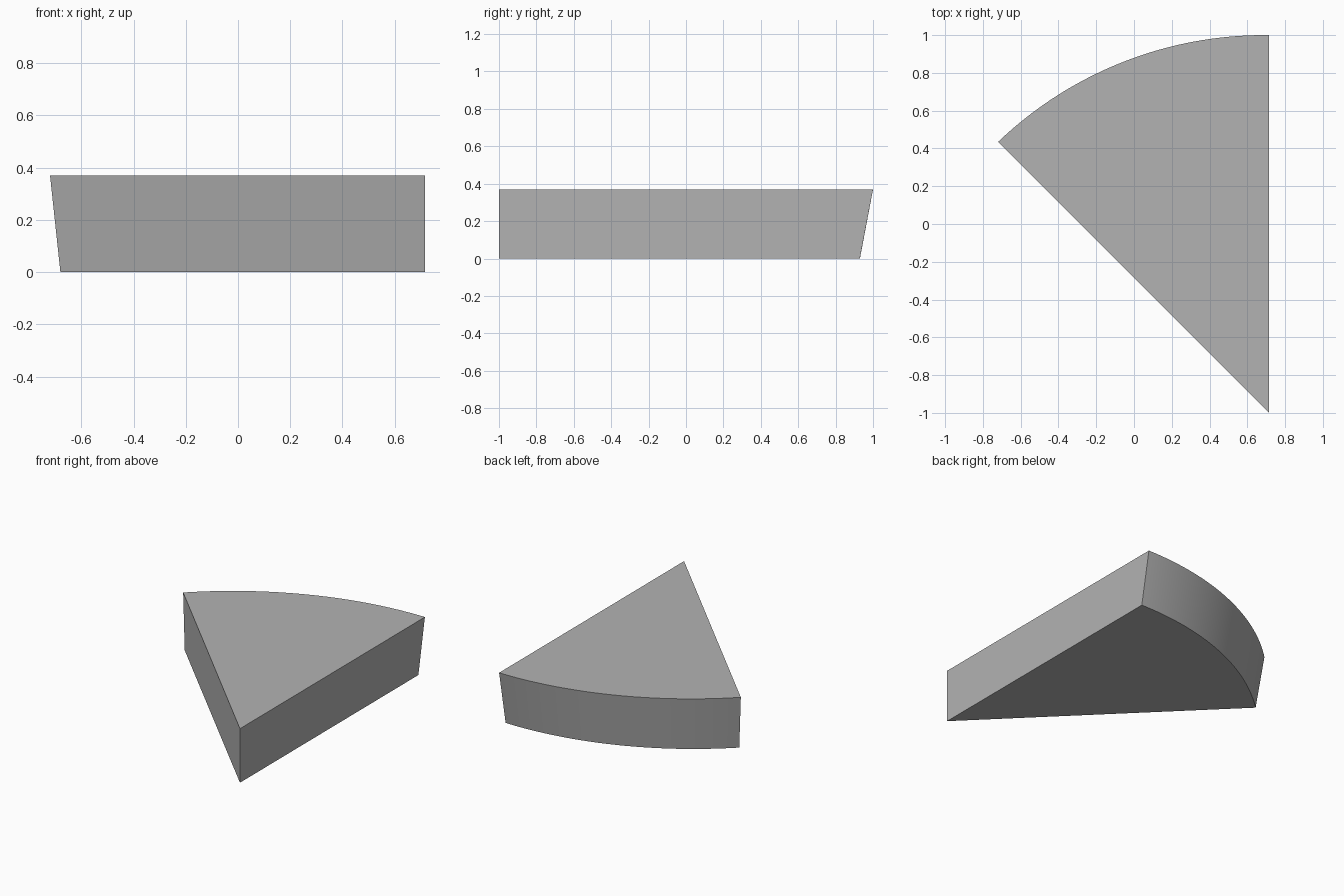
import bpy, bmesh, math

if "Cube" in bpy.data.objects:
    bpy.data.objects.remove(bpy.data.objects["Cube"], do_unlink=True)

APEX = (0.715, -1.0)
HEIGHT = 0.37
STEPS = 40

grey = bpy.data.materials.new("plain grey")
grey.use_nodes = True
colour = (0.45, 0.45, 0.45, 1)
grey.diffuse_color = colour
grey.node_tree.nodes["Principled BSDF"].inputs["Base Color"].default_value = colour


def arc(center, radius, first, last, z):
    """Points of the rounded rim from the first corner to the last."""
    a, b = (math.atan2(p[1] - center[1], p[0] - center[0]) for p in (first, last))
    points = []
    for i in range(STEPS + 1):
        t = a + (b - a) * i / STEPS
        points.append((center[0] + radius * math.cos(t), center[1] + radius * math.sin(t), z))
    return points


# Wedge: a straight-sided point with a rounded rim that leans outward
bm = bmesh.new()
bottom = [(*APEX, 0)] + arc((0.67, -1.04), 1.97, (0.715, 0.93), (-0.68, 0.395), 0)
top = [(*APEX, HEIGHT)] + arc((0.69, -1.04), 2.04, (0.715, 1.0), (-0.715, 0.43), HEIGHT)
low = [bm.verts.new(p) for p in bottom]
high = [bm.verts.new(p) for p in top]
bm.faces.new(low[::-1])
bm.faces.new(high)
for i in range(len(low)):
    j = (i + 1) % len(low)
    bm.faces.new((low[i], low[j], high[j], high[i]))
bmesh.ops.recalc_face_normals(bm, faces=bm.faces)

mesh = bpy.data.meshes.new("wedge")
bm.to_mesh(mesh)
bm.free()
mesh.materials.append(grey)
wedge = bpy.data.objects.new("wedge", mesh)
bpy.context.collection.objects.link(wedge)
bpy.context.view_layer.objects.active = wedge
wedge.select_set(True)
bpy.ops.object.shade_smooth_by_angle(angle=math.radians(30))
